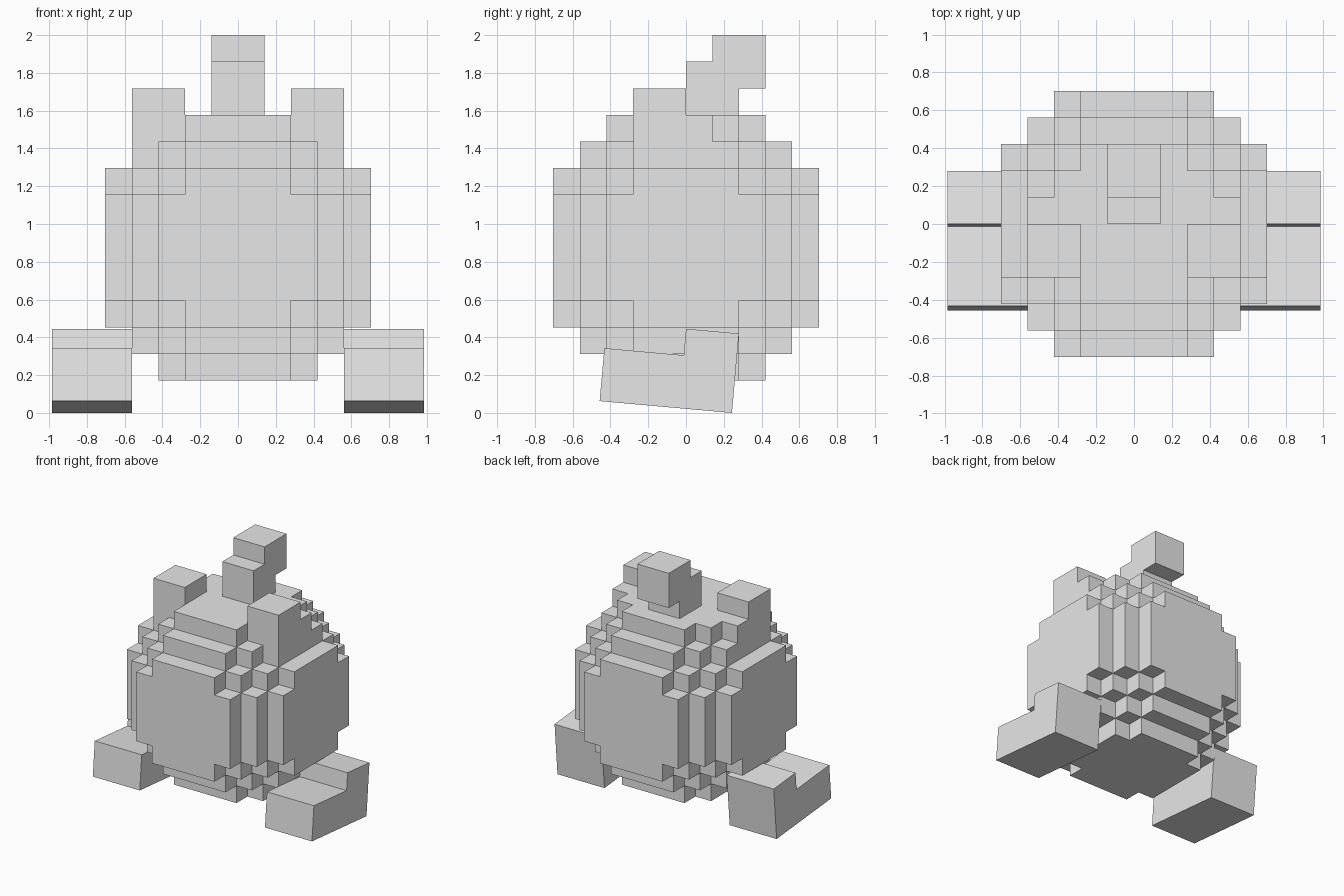
import bpy, bmesh, math
from itertools import product

if "Cube" in bpy.data.objects:
    bpy.data.objects.remove(bpy.data.objects["Cube"])

U = 0.1406          # size of one block
CENTRE = 0.875      # height of the body centre

grey = bpy.data.materials.new("light_grey")
grey.diffuse_color = (0.8, 0.8, 0.8, 1)
grey.use_nodes = True
grey.node_tree.nodes["Principled BSDF"].inputs["Base Color"].default_value = grey.diffuse_color


def finish(name, bm):
    bmesh.ops.recalc_face_normals(bm, faces=bm.faces)
    mesh = bpy.data.meshes.new(name)
    bm.to_mesh(mesh)
    bm.free()
    mesh.materials.append(grey)
    obj = bpy.data.objects.new(name, mesh)
    bpy.context.collection.objects.link(obj)
    return obj


def blocks(name, cells):
    """Outer skin of a set of unit blocks, flat areas merged."""
    bm = bmesh.new()
    verts = {}

    def vert(p):
        if p not in verts:
            verts[p] = bm.verts.new((p[0] * U, p[1] * U, CENTRE + p[2] * U))
        return verts[p]

    for cell in cells:
        for axis, side in product(range(3), (0, 1)):
            near = list(cell)
            near[axis] += 2 * side - 1
            if tuple(near) in cells:
                continue
            corners = []
            for a, b in ((0, 0), (1, 0), (1, 1), (0, 1)):
                p = list(cell)
                p[axis] += side
                p[(axis + 1) % 3] += a
                p[(axis + 2) % 3] += b
                corners.append(vert(tuple(p)))
            bm.faces.new(corners if side else corners[::-1])
    bmesh.ops.dissolve_limit(bm, angle_limit=0.01, verts=bm.verts, edges=bm.edges)
    return finish(name, bm)


def box(x, y, z):
    return set(product(range(*x), range(*y), range(*z)))


# Round body, ten blocks across
ball = {c for c in product(range(-5, 5), repeat=3)
        if sum((v + 0.5) ** 2 for v in c) < 30}
blocks("body", ball)

# Ears, each with a low step behind
for name, x in (("ear_right", (2, 4)), ("ear_left", (-4, -2))):
    ear = box(x, (-2, 0), (4, 6)) | box(x, (-2, 1), (4, 5))
    blocks(name, ear - ball)

# Bent stalk on top
blocks("stalk", box((-1, 1), (0, 2), (5, 7)) | box((-1, 1), (1, 3), (6, 8)))

# Feet: stepped side profile, tipped up at the toe
TILT = math.radians(5.1)
HEEL_Y = 0.243
profile = [(0, 0), (0, 3), (-2, 3), (-2, 2), (-5, 2), (-5, 0)]
for name, side in (("foot_right", 1), ("foot_left", -1)):
    bm = bmesh.new()
    ring = [bm.verts.new((side * 4 * U,
                          HEEL_Y + U * (a * math.cos(TILT) + b * math.sin(TILT)),
                          U * (b * math.cos(TILT) - a * math.sin(TILT))))
            for a, b in profile]
    face = bm.faces.new(ring)
    out = bmesh.ops.extrude_face_region(bm, geom=[face], use_keep_orig=True)
    moved = [g for g in out["geom"] if isinstance(g, bmesh.types.BMVert)]
    bmesh.ops.translate(bm, verts=moved, vec=(side * 3 * U, 0, 0))
    finish(name, bm)
